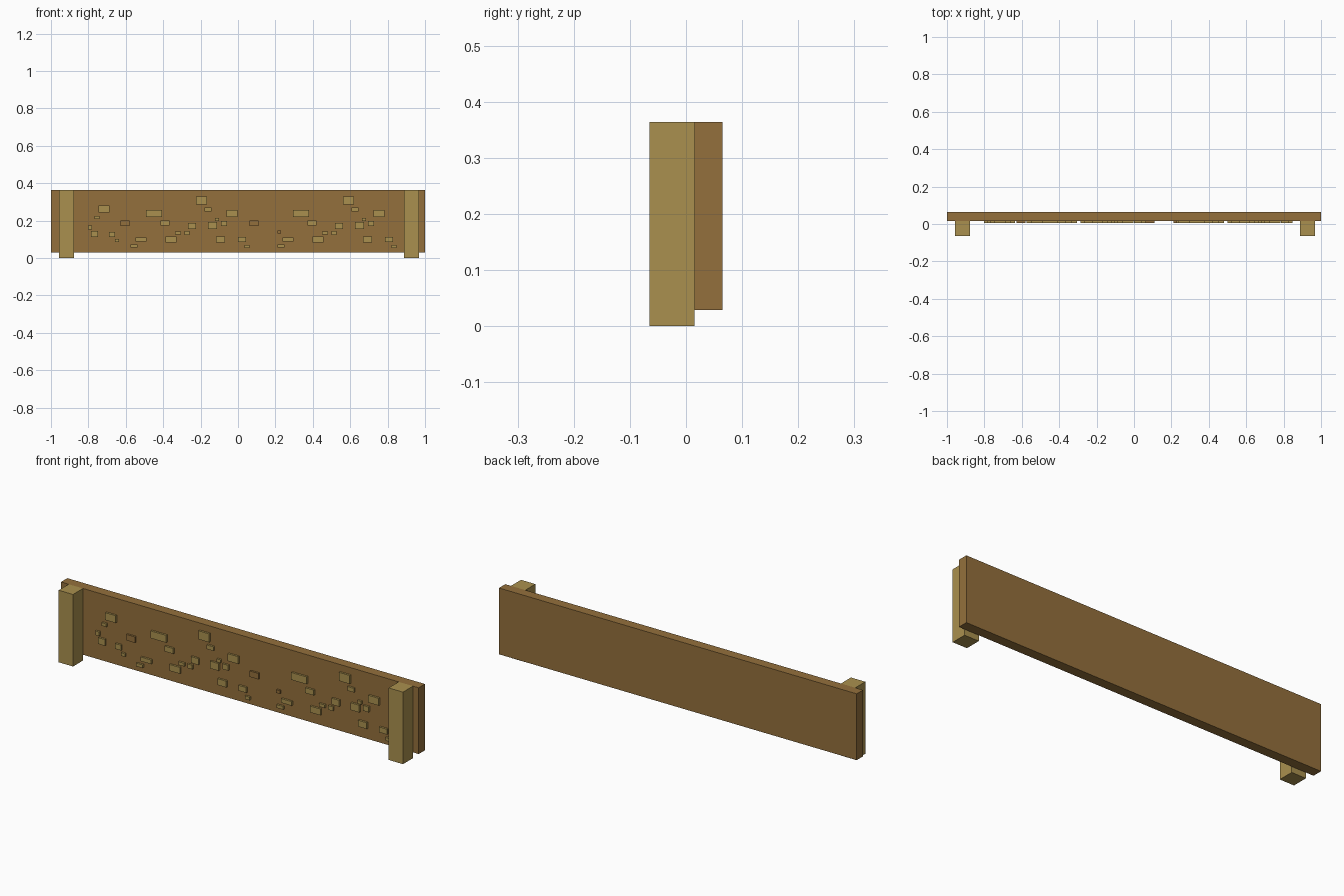
import bpy, bmesh
from mathutils import Matrix, Vector


def material(name, rgb):
    m = bpy.data.materials.new(name)
    m.diffuse_color = (*rgb, 1)
    return m


dark_wood = material("dark_wood", (0.296, 0.163, 0.045))
light_wood = material("light_wood", (0.40, 0.28, 0.077))


def boxes(name, items, mat):
    """One object made of boxes given as (centre, size)."""
    bm = bmesh.new()
    for centre, size in items:
        bmesh.ops.create_cube(bm, size=1, matrix=Matrix.Translation(Vector(centre))
                              @ Matrix.Diagonal((*size, 1)))
    me = bpy.data.meshes.new(name)
    bm.to_mesh(me)
    bm.free()
    me.materials.append(mat)
    ob = bpy.data.objects.new(name, me)
    bpy.context.collection.objects.link(ob)
    return ob


# Long plank and the two posts in front of it
boxes("plank", [((0, 0.04, 0.1965), (2, 0.05, 0.335))], dark_wood)
for name, x in (("left_post", -0.917), ("right_post", 0.928)):
    boxes(name, [((x, -0.025, 0.182), (0.08, 0.08, 0.364))], light_wood)

# Bark chips: centre x, centre z, width, height
repeated = [
    (-.556, .064, .037, .016), (-.519, .099, .059, .021), (-.449, .238, .086, .037),
    (-.390, .187, .048, .027), (-.358, .099, .059, .032), (-.321, .134, .032, .016),
    (-.273, .134, .027, .021), (-.246, .171, .043, .032), (-.195, .307, .059, .043),
    (-.160, .259, .037, .021), (-.136, .174, .048, .037), (-.112, .206, .021, .016),
    (-.075, .184, .032, .027), (-.032, .238, .059, .037), (-.094, .099, .048, .032),
    (.021, .099, .043, .027), (.048, .061, .027, .016)]
left_end = [
    (-.717, .262, .059, .037), (-.754, .217, .027, .016), (-.791, .163, .021, .021),
    (-.767, .128, .037, .032), (-.674, .126, .032, .027), (-.647, .094, .021, .016)]
dark = [(-.604, .187, .048, .03), (.086, .187, .048, .03), (.22, .139, .02, .016)]


def chips(name, table, mat, shift=0.0):
    boxes(name, [((x + shift, 0.0125, z), (w, 0.015, h)) for x, z, w, h in table], mat)


chips("chips_left_end", left_end, light_wood)
chips("chips_middle", repeated, light_wood)
chips("chips_right", repeated, light_wood, 0.786)
chips("chips_dark", dark, dark_wood)
